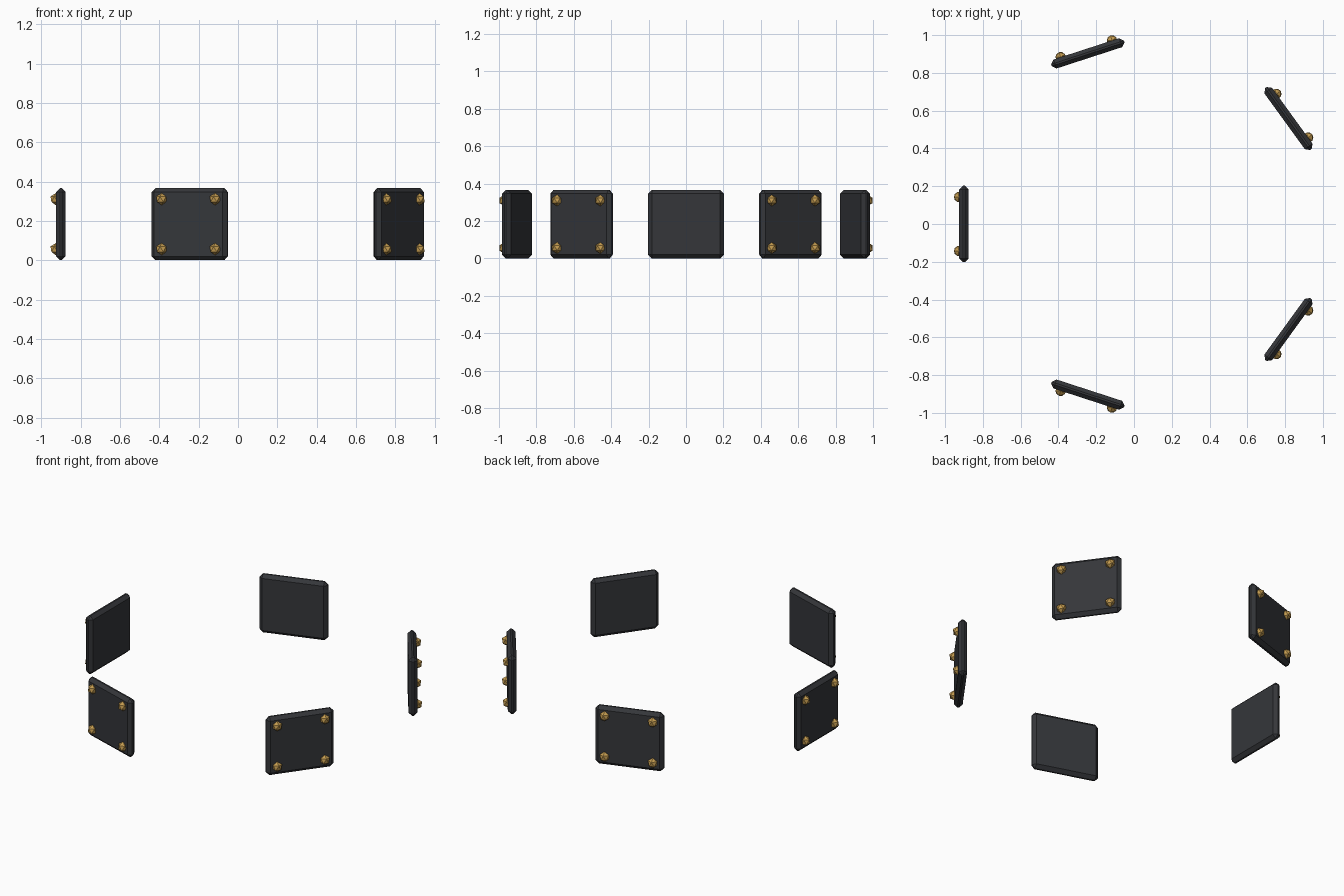
import bpy
from math import radians
from mathutils import Matrix, Vector

if "Cube" in bpy.data.objects:
    bpy.data.objects.remove(bpy.data.objects["Cube"])

R, CX, CZ = 0.95, 0.049, 0.183      # ring radius, ring centre, plate mid height
T, W, H = 0.05, 0.405, 0.366        # plate thickness, width, height


def material(name, colour):
    m = bpy.data.materials.new(name)
    m.diffuse_color = (*colour, 1)
    m.use_nodes = True
    m.node_tree.nodes["Principled BSDF"].inputs["Base Color"].default_value = m.diffuse_color
    return m


iron = material("dark_iron", (0.035, 0.037, 0.042))
brass = material("brass", (0.55, 0.33, 0.08))


def finish(name, mat, matrix):
    ob = bpy.context.object
    ob.name = name
    ob.data.materials.append(mat)
    ob.matrix_world = matrix
    return ob


for i in range(5):
    # local +x points outward from the ring
    frame = (Matrix.Translation((CX, 0, CZ))
             @ Matrix.Rotation(radians(36 + 72 * i), 4, 'Z')
             @ Matrix.Translation((R, 0, 0)))

    # chamfered plate
    bpy.ops.mesh.primitive_cube_add(size=1)
    plate = finish(f"plate_{i + 1}", iron, frame)
    plate.data.transform(Matrix.Diagonal((T, W, H, 1)))
    bevel = plate.modifiers.new("chamfer", 'BEVEL')
    bevel.width = 0.02
    bevel.segments = 1

    # four faceted rivets on the outer face
    for sy in (-1, 1):
        for sz in (-1, 1):
            bpy.ops.mesh.primitive_ico_sphere_add(subdivisions=1, radius=0.031)
            finish(f"rivet_{i + 1}", brass,
                   frame @ Matrix.Translation(Vector((T / 2, sy * 0.143, sz * 0.127))))
